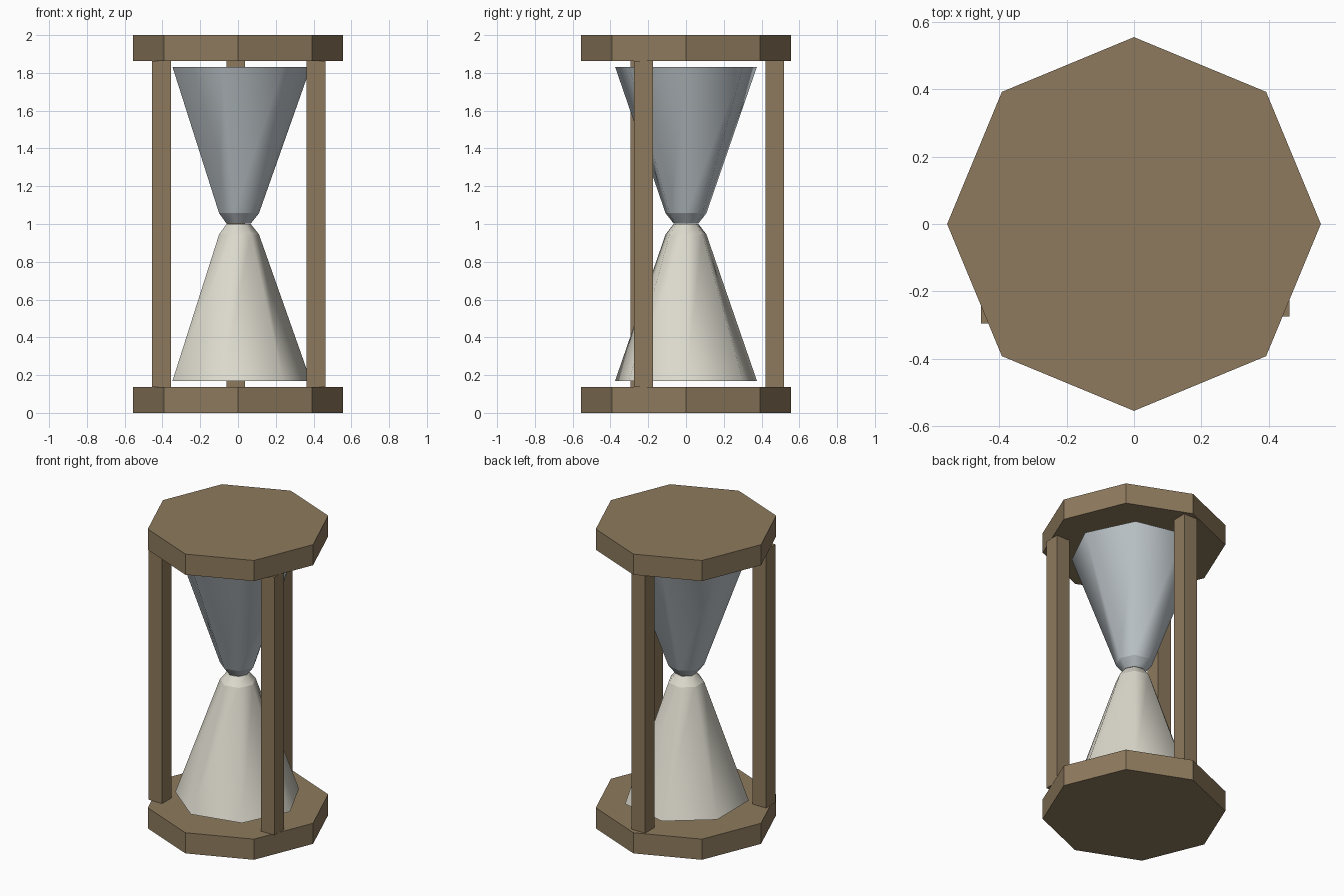
import bpy
import bmesh
from math import cos, sin, tau

cube = bpy.data.objects.get("Cube")
if cube:
    bpy.data.objects.remove(cube, do_unlink=True)


def material(name, rgb):
    m = bpy.data.materials.new(name)
    m.use_nodes = True
    m.diffuse_color = (*rgb, 1)
    m.node_tree.nodes["Principled BSDF"].inputs["Base Color"].default_value = (*rgb, 1)
    return m


wood = material("brown wood", (0.27, 0.195, 0.11))
sand = material("cream sand", (0.72, 0.70, 0.61))
glass = material("blue grey glass", (0.52, 0.57, 0.60))


def lathe(name, profile, sides, mat, smooth=False):
    """Stack rings of (radius, height), close both ends, first corner on +x."""
    bm = bmesh.new()
    rings = [[bm.verts.new((r * cos(tau * i / sides), r * sin(tau * i / sides), z))
              for i in range(sides)] for r, z in profile]
    for low, high in zip(rings, rings[1:]):
        for i in range(sides):
            j = (i + 1) % sides
            bm.faces.new((low[i], low[j], high[j], high[i])).smooth = smooth
    for ring in (rings[0], rings[-1]):
        bm.faces.new(ring)
    # Keep the rings crisp while the sides stay rounded
    for ring in rings:
        for i in range(sides):
            bm.edges.get((ring[i - 1], ring[i])).smooth = False
    bmesh.ops.recalc_face_normals(bm, faces=bm.faces)
    mesh = bpy.data.meshes.new(name)
    bm.to_mesh(mesh)
    bm.free()
    mesh.materials.append(mat)
    obj = bpy.data.objects.new(name, mesh)
    bpy.context.collection.objects.link(obj)


# Octagonal end plates
CAP = 0.138
lathe("bottom_plate", [(0.555, 0), (0.555, CAP)], 8, wood)
lathe("top_plate", [(0.555, 2 - CAP), (0.555, 2)], 8, wood)

# Seven-sided bulbs meeting at the neck
bulb = [(0.385, 0.17), (0.111, 0.945), (0.067, 1.0)]
lathe("lower_bulb", bulb, 7, sand, smooth=True)
lathe("upper_bulb", [(r, 2.002 - z) for r, z in reversed(bulb)], 7, glass, smooth=True)

# Three square posts between the plates
posts = {"left_post": (0.412, -0.225), "right_post": (-0.405, -0.245), "back_post": (-0.012, 0.47)}
for name, (x, y) in posts.items():
    bpy.ops.mesh.primitive_cube_add(size=1, location=(x, y, 1))
    post = bpy.context.object
    post.name = name
    post.scale = (0.1, 0.1, 2 - 2 * CAP)
    post.data.materials.append(wood)
